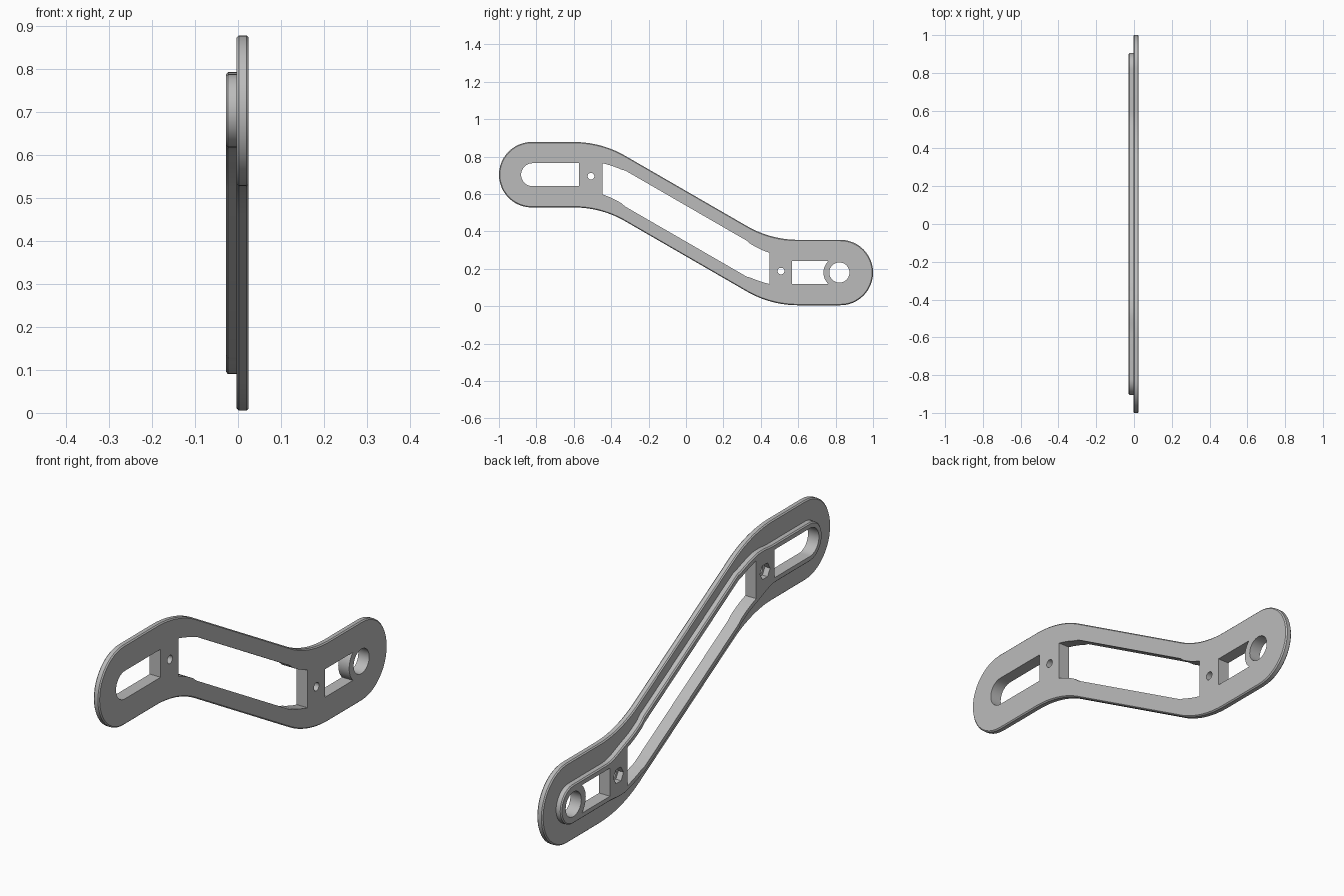
import bpy, bmesh
from math import sin, cos, pi, sqrt, asin

cube = bpy.data.objects.get("Cube")
if cube:
    bpy.data.objects.remove(cube, do_unlink=True)

MID_Z, DROP = 0.4415, 0.2615      # centre height, rise of each arm end
BEND, RADIUS = 0.60, 0.55         # where the bend starts, bend radius
STRAIGHT = BEND - RADIUS / 2      # the sloped part runs at 30 degrees
HUB = 0.82                        # centre of the round ends
LOW, HIGH = MID_Z - DROP, MID_Z + DROP

steel = bpy.data.materials.new("satin_grey")
steel.use_nodes = True
grey = (0.5, 0.5, 0.5, 1)
steel.diffuse_color = grey
steel.node_tree.nodes["Principled BSDF"].inputs["Base Color"].default_value = grey


def centre(y):
    """Height of the S-shaped centre line."""
    a = abs(y)
    if a >= BEND:
        d = DROP
    elif a > STRAIGHT:
        d = DROP - RADIUS + sqrt(RADIUS ** 2 - (BEND - a) ** 2)
    else:
        d = DROP * a / STRAIGHT * 0.7175
    return MID_Z - d if y > 0 else MID_Z + d


def stretch(y):
    """Turns a width across the bar into a vertical one."""
    s = (centre(y + 0.001) - centre(y - 0.001)) / 0.002
    return sqrt(1 + s * s)


def stations(limit):
    half = [STRAIGHT + (BEND - STRAIGHT) * i / 14 for i in range(15)]
    half = [y for y in half if y < limit] + [limit]
    return [-y for y in reversed(half)] + half


def arc(cy, cz, r, start, end, n=24):
    return [(cy + r * cos(start + (end - start) * i / n),
             cz + r * sin(start + (end - start) * i / n)) for i in range(n + 1)]


def circle(cy, cz, r, n):
    return arc(cy, cz, r, 0, 2 * pi, n)[:-1]


def band(width, hub, r):
    """Outline following the centre line with two round ends."""
    ys = stations(hub)
    top = [(y, centre(y) + width(y)) for y in ys]
    bottom = [(y, centre(y) - width(y)) for y in reversed(ys)]
    right = arc(hub, LOW, r, pi / 2, -pi / 2)[1:-1]
    left = arc(-hub, HIGH, r, -pi / 2, -3 * pi / 2)[1:-1]
    return top + right + bottom + left


def plate_outline(inset):
    r = 0.175 - inset
    return band(lambda y: r, 0.825, r)


def rim_outline(inset):
    def width(y):
        t = min(max((0.58 - abs(y)) / 0.13, 0), 1)
        return (0.085 + 0.018 * t * t * (3 - 2 * t) - inset) * stretch(y)
    return band(width, HUB, 0.085 - inset)


def build(name, outline, layers, holes):
    """Chamfered slab: layers are (x, inset) pairs, holes go straight through."""
    bm = bmesh.new()

    def ring(points, x):
        vs = [bm.verts.new((x, y, z)) for y, z in points]
        es = [bm.edges.new((v, vs[i - 1])) for i, v in enumerate(vs)]
        return vs, es

    def wall(a, b):
        for i in range(len(a)):
            bm.faces.new((a[i - 1], a[i], b[i], b[i - 1]))

    rings = [ring(outline(inset), x) for x, inset in layers]
    for a, b in zip(rings, rings[1:]):
        wall(a[0], b[0])
    caps = [list(rings[0][1]), list(rings[-1][1])]
    for hole in holes:
        a, b = ring(hole, layers[0][0]), ring(hole, layers[-1][0])
        wall(a[0], b[0])
        caps[0] += a[1]
        caps[1] += b[1]
    for edges in caps:
        bmesh.ops.triangle_fill(bm, edges=edges, use_beauty=True, normal=(1, 0, 0))
    bmesh.ops.recalc_face_normals(bm, faces=bm.faces)
    mesh = bpy.data.meshes.new(name)
    bm.to_mesh(mesh)
    bm.free()
    mesh.materials.append(steel)
    obj = bpy.data.objects.new(name, mesh)
    bpy.context.collection.objects.link(obj)
    bpy.ops.object.select_all(action='DESELECT')
    obj.select_set(True)
    bpy.context.view_layer.objects.active = obj
    bpy.ops.object.shade_smooth_by_angle(angle=pi / 6)


# Openings shared by both layers
SLOT = 0.0615
long_slot = arc(-HUB, HIGH, SLOT, pi / 2, 3 * pi / 2)
long_slot += [(-0.572, HIGH - SLOT), (-0.572, HIGH + SLOT)]

bite = asin(SLOT / 0.085)
short_slot = arc(HUB, LOW, 0.085, pi - bite, pi + bite, 12)
short_slot += [(0.567, LOW - SLOT), (0.567, LOW + SLOT)]

ys = stations(0.447)
window = [(y, centre(y) + 0.08 * stretch(y)) for y in ys]
window += [(y, centre(y) - 0.08 * stretch(y)) for y in reversed(ys)]

pivot_hole = circle(HUB, LOW, 0.054, 40)
openings = [long_slot, short_slot, window, pivot_hole]


def tab_holes(r, n):
    return [circle(y, centre(y), r, n) for y in (-0.508, 0.508)]


# Wide face plate with round screw holes
build("face_plate", plate_outline,
      [(-0.003, 0.005), (0.002, 0), (0.020, 0), (0.025, 0.005)],
      openings + tab_holes(0.018, 24))

# Narrow raised rim with hexagonal nut pockets
build("raised_rim", rim_outline,
      [(-0.028, 0.005), (-0.023, 0), (-0.003, 0)],
      openings + tab_holes(0.035, 6))
